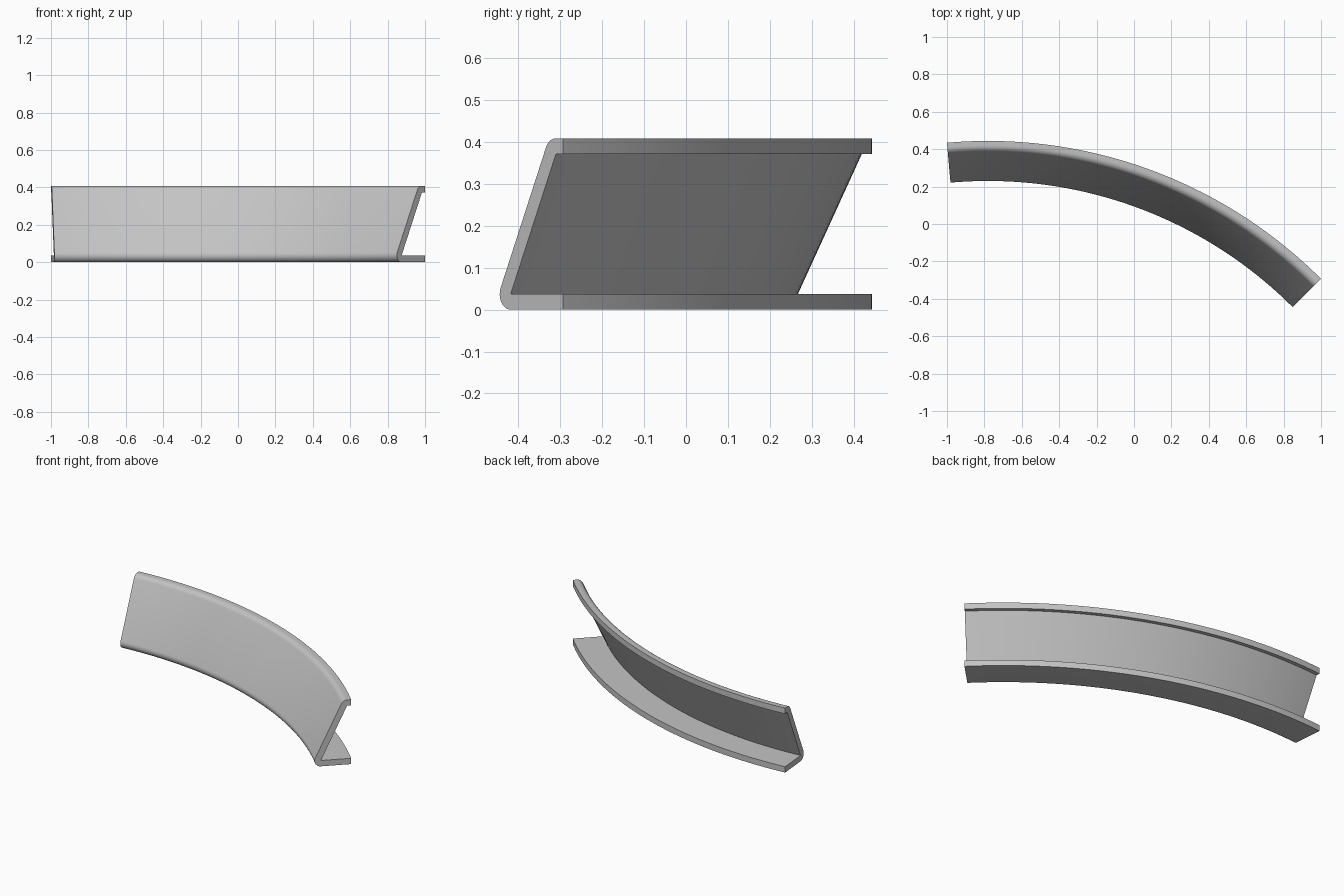
import bpy, bmesh, math
from math import sin, cos, radians

cube = bpy.data.objects.get("Cube")
if cube:
    bpy.data.objects.remove(cube, do_unlink=True)

# Sweep: arc about a vertical axis
OUTER_R, WIDTH = 2.518, 0.214
INNER_R = OUTER_R - WIDTH
AXIS_X, AXIS_Y = -0.7805, -2.074
START, END, STEPS = -5, 45, 50

# Sheet section: inner bend corners as (radial offset, height)
THICK = 0.037
LOW, HIGH = (0.037, THICK), (0.19, 0.372)
TOP = HIGH[1] + THICK
web_normal = math.degrees(math.atan2(HIGH[0] - LOW[0], LOW[1] - HIGH[1])) % 360
web_normal = 180 - math.degrees(math.atan2(HIGH[0] - LOW[0], HIGH[1] - LOW[1]))


def bend(centre, a0, a1, n=8):
    """Rounded outside of a fold, about its sharp inside corner."""
    angles = [radians(a0 + (a1 - a0) * i / n) for i in range(n + 1)]
    return [(centre[0] + THICK * cos(a), centre[1] + THICK * sin(a)) for a in angles]


section = [(WIDTH, 0)]
section += bend(LOW, 270, web_normal)
section += bend(HIGH, web_normal, 90)
section += [(WIDTH, TOP), (WIDTH, HIGH[1]), HIGH, LOW, (WIDTH, THICK)]

# Curved channel: rings of the section joined along the arc
bm = bmesh.new()
rings = []
for i in range(STEPS + 1):
    a = radians(START + (END - START) * i / STEPS)
    rings.append([bm.verts.new((AXIS_X + (INNER_R + u) * sin(a),
                                AXIS_Y + (INNER_R + u) * cos(a), z))
                  for u, z in section])
count = len(section)
for near, far in zip(rings, rings[1:]):
    for j in range(count):
        k = (j + 1) % count
        bm.faces.new((near[j], near[k], far[k], far[j]))
bm.faces.new(rings[0])
bm.faces.new(rings[-1])
bmesh.ops.recalc_face_normals(bm, faces=bm.faces)

mesh = bpy.data.meshes.new("curved_channel")
bm.to_mesh(mesh)
bm.free()
channel = bpy.data.objects.new("curved_channel", mesh)
bpy.context.collection.objects.link(channel)

# Plain grey metal
grey = bpy.data.materials.new("light_grey")
grey.use_nodes = True
colour = (0.55, 0.55, 0.55, 1)
grey.diffuse_color = colour
grey.node_tree.nodes["Principled BSDF"].inputs["Base Color"].default_value = colour
mesh.materials.append(grey)

# Smooth bends and sweep, crisp folds and ends
bpy.ops.object.select_all(action="DESELECT")
channel.select_set(True)
bpy.context.view_layer.objects.active = channel
bpy.ops.object.shade_smooth_by_angle(angle=radians(30))
